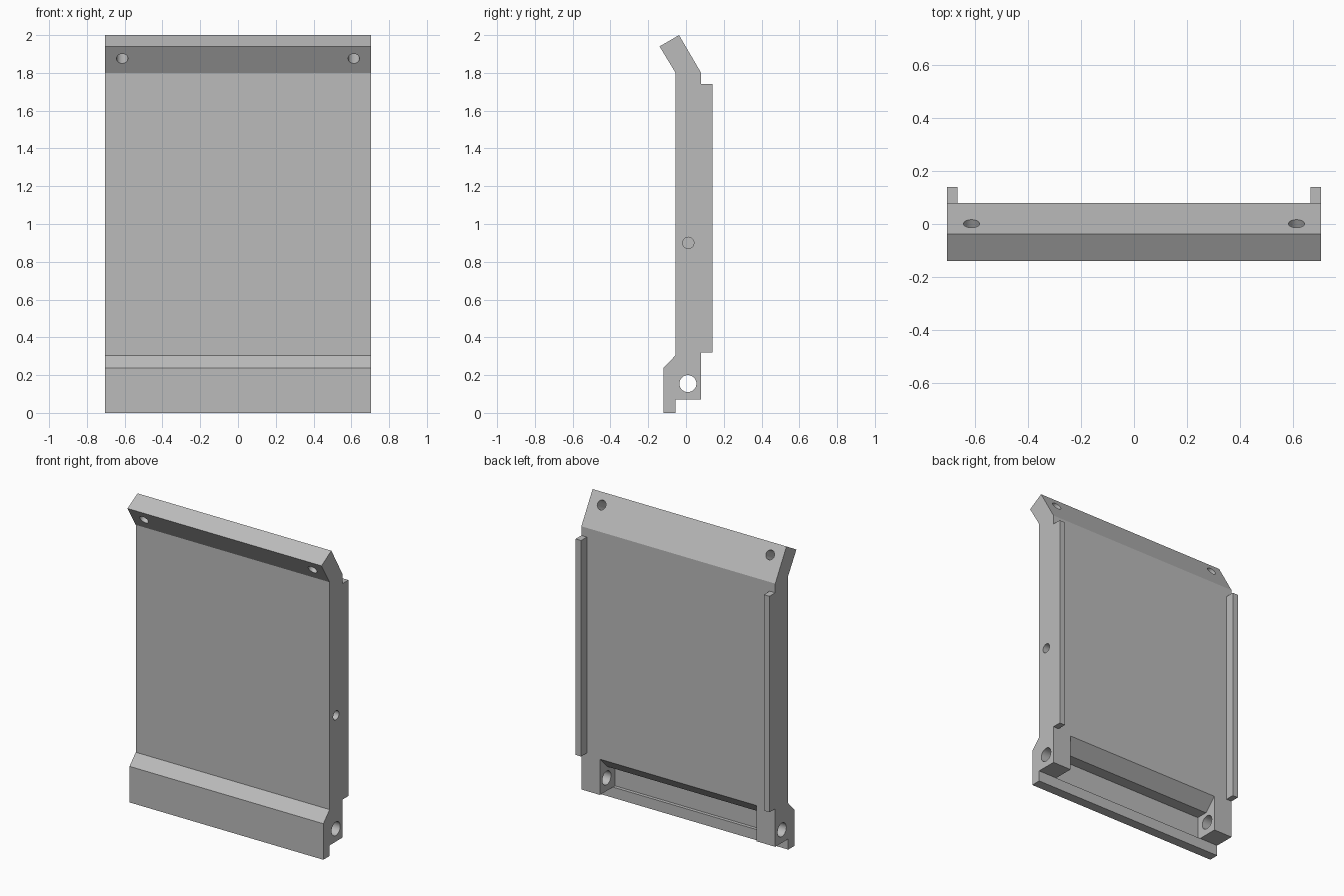
import bpy, bmesh, math
from mathutils import Vector

old = bpy.data.objects.get("Cube")
if old:
    bpy.data.objects.remove(old, do_unlink=True)

HALF = 0.705       # half width of the panel
BACK = 0.08        # rear surface of the panel
FRONT = -0.055     # front surface of the panel

grey = bpy.data.materials.new("plain_grey")
grey.use_nodes = True
grey.diffuse_color = (0.5, 0.5, 0.5, 1)
grey.node_tree.nodes["Principled BSDF"].inputs["Base Color"].default_value = grey.diffuse_color


def finish(name, bm):
    bmesh.ops.recalc_face_normals(bm, faces=bm.faces)
    mesh = bpy.data.meshes.new(name)
    bm.to_mesh(mesh)
    bm.free()
    mesh.materials.append(grey)
    obj = bpy.data.objects.new(name, mesh)
    bpy.context.collection.objects.link(obj)
    return obj


def extrude_profile(name, points, x0, x1):
    """Sweep a (y, z) outline along x."""
    bm = bmesh.new()
    face = bm.faces.new([bm.verts.new((x0, y, z)) for y, z in points])
    new = bmesh.ops.extrude_face_region(bm, geom=[face])["geom"]
    verts = [v for v in new if isinstance(v, bmesh.types.BMVert)]
    bmesh.ops.translate(bm, verts=verts, vec=(x1 - x0, 0, 0))
    return finish(name, bm)


def cylinder(name, centre, axis, radius, length):
    bm = bmesh.new()
    bmesh.ops.create_cone(bm, cap_ends=True, segments=32, radius1=radius,
                          radius2=radius, depth=length)
    matrix = Vector(axis).to_track_quat('Z', 'Y').to_matrix().to_4x4()
    matrix.translation = centre
    bmesh.ops.transform(bm, matrix=matrix, verts=bm.verts)
    return finish(name, bm)


def cut(target, cutter):
    cutter.hide_render = True
    mod = target.modifiers.new("cut", 'BOOLEAN')
    mod.operation = 'DIFFERENCE'
    mod.solver = 'EXACT'
    mod.object = cutter
    bpy.context.view_layer.objects.active = target
    bpy.ops.object.modifier_apply(modifier=mod.name)
    bpy.data.objects.remove(cutter, do_unlink=True)


# Panel with bottom lip, front chamfer and forward-leaning top flange
panel = extrude_profile("panel", [
    (-0.12, 0), (FRONT, 0), (FRONT, 0.07), (BACK, 0.07), (BACK, 1.8),
    (-0.037, 2.0), (-0.14, 1.94), (FRONT, 1.8), (FRONT, 0.305), (-0.12, 0.237),
], -HALF, HALF)

# Rear recess between the two hinge ears
cut(panel, extrude_profile("recess_cutter", [
    (-0.077, 0.07), (-0.077, 0.225), (0, 0.225), (BACK, 0.305),
    (0.2, 0.425), (0.2, -0.05), (FRONT, -0.05), (FRONT, 0.07),
], -0.57, 0.57))

# Hinge hole through both ears
cut(panel, cylinder("hinge_cutter", (0, 0.01, 0.155), (1, 0, 0), 0.045, 2))

# Blind hole in the left edge
cut(panel, cylinder("edge_hole_cutter", (HALF, 0.012, 0.9), (1, 0, 0), 0.03, 0.2))

# Mounting holes square to the flange
tilt = math.radians(30)
for side in (-1, 1):
    cut(panel, cylinder("flange_hole_cutter", (side * 0.613, -0.05, 1.905),
                        (0, math.cos(tilt), math.sin(tilt)), 0.03, 0.3))

# Rear side rails
for side, name in ((1, "left_rail"), (-1, "right_rail")):
    extrude_profile(name, [(BACK, 0.32), (0.14, 0.32), (0.14, 1.74), (BACK, 1.74)],
                    side * 0.665, side * HALF)

# Smooth hole walls, crisp edges elsewhere
bpy.ops.object.select_all(action='DESELECT')
panel.select_set(True)
bpy.context.view_layer.objects.active = panel
bpy.ops.object.shade_smooth_by_angle(angle=math.radians(25))
